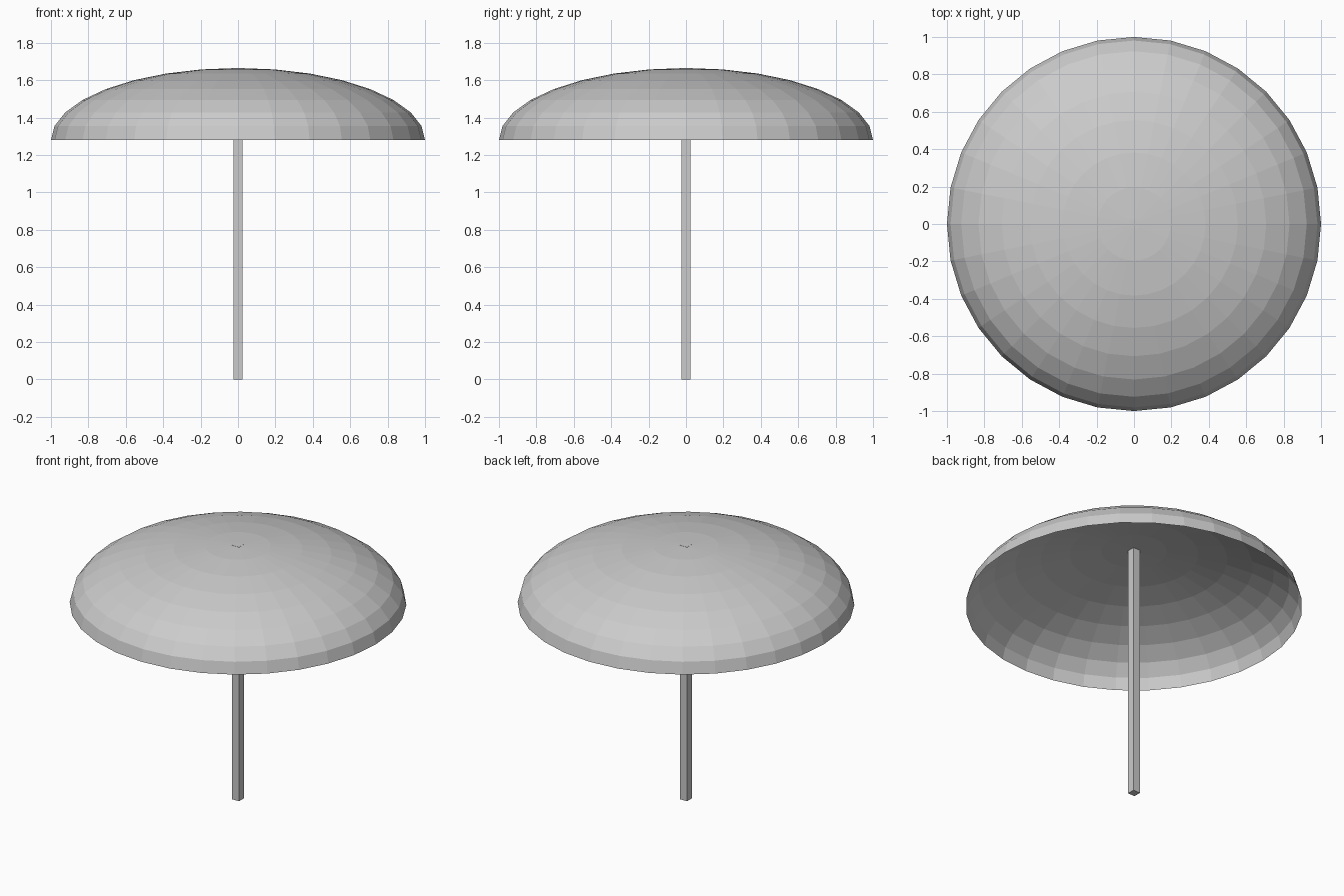
import bpy
import bmesh
from mathutils import Matrix

RIM_Z = 1.28
DOME_HEIGHT = 0.385
POLE_WIDTH = 0.05

cube = bpy.data.objects.get("Cube")
if cube:
    bpy.data.objects.remove(cube, do_unlink=True)

# One plain grey for every part
grey = bpy.data.materials.new("plain_grey")
grey.use_nodes = True
grey.diffuse_color = (0.6, 0.6, 0.6, 1)
grey.node_tree.nodes["Principled BSDF"].inputs["Base Color"].default_value = grey.diffuse_color


def add_part(name, bm):
    mesh = bpy.data.meshes.new(name)
    bm.to_mesh(mesh)
    bm.free()
    mesh.materials.append(grey)
    part = bpy.data.objects.new(name, mesh)
    bpy.context.collection.objects.link(part)
    return part


# Canopy: open upper half of a faceted sphere, flattened
bm = bmesh.new()
bmesh.ops.create_uvsphere(bm, u_segments=32, v_segments=16, radius=1)
lower = [v for v in bm.verts if v.co.z < -0.01]
bmesh.ops.delete(bm, geom=lower, context="VERTS")
bmesh.ops.scale(bm, vec=(1, 1, DOME_HEIGHT), verts=bm.verts)
canopy = add_part("canopy", bm)
canopy.location.z = RIM_Z

# Pole: square post from the ground to the crown of the canopy
top = RIM_Z + DOME_HEIGHT
bm = bmesh.new()
bmesh.ops.create_cube(bm, size=1, matrix=Matrix.Translation((0, 0, 0.5)))
bmesh.ops.scale(bm, vec=(POLE_WIDTH, POLE_WIDTH, top), verts=bm.verts)
add_part("pole", bm)
